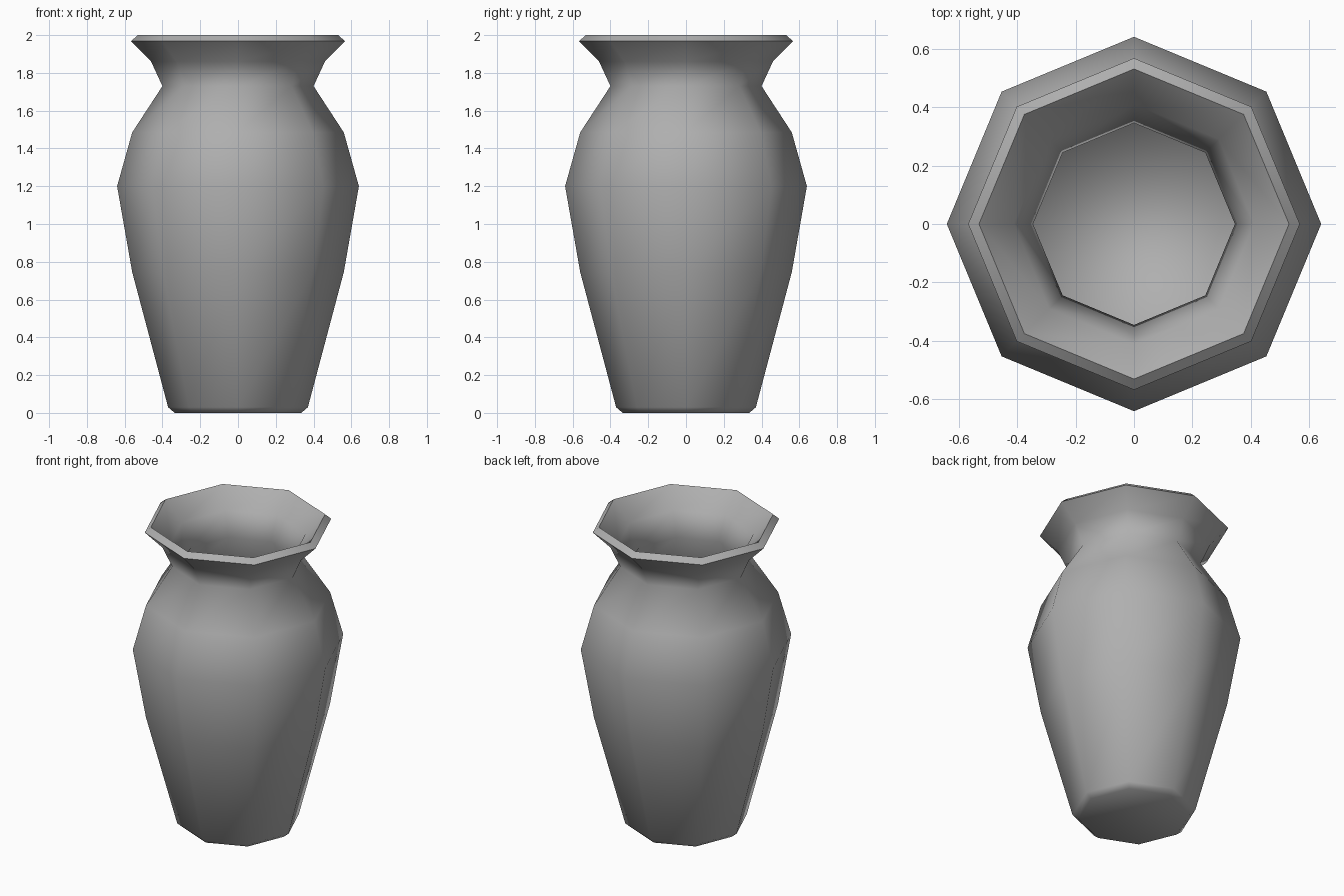
import bpy, bmesh, math

if "Cube" in bpy.data.objects:
    bpy.data.objects.remove(bpy.data.objects["Cube"])

SIDES = 8
# Closed wall profile (radius, height): outer foot, up to the lip, then down the inside
profile = [
    (0.335, 0.0), (0.37, 0.03), (0.56, 0.745), (0.64, 1.2), (0.56, 1.485),
    (0.40, 1.73), (0.46, 1.86), (0.567, 1.968), (0.53, 2.0),
    (0.41, 1.88), (0.345, 1.73), (0.51, 1.46), (0.585, 1.2), (0.51, 0.76),
    (0.346, 0.08),
]

# Vase body: eight-sided revolve of the profile
bm = bmesh.new()
rings = []
for r, z in profile:
    angles = [2 * math.pi * i / SIDES for i in range(SIDES)]
    rings.append([bm.verts.new((r * math.cos(a), r * math.sin(a), z)) for a in angles])
for low, high in zip(rings, rings[1:]):
    for i in range(SIDES):
        j = (i + 1) % SIDES
        bm.faces.new((low[i], low[j], high[j], high[i]))

# Underside and inner floor
bm.faces.new(rings[0][::-1])
bm.faces.new(rings[-1])
bmesh.ops.recalc_face_normals(bm, faces=bm.faces)

mesh = bpy.data.meshes.new("vase")
bm.to_mesh(mesh)
bm.free()
vase = bpy.data.objects.new("vase", mesh)
bpy.context.collection.objects.link(vase)

# Dark grey clay
clay = bpy.data.materials.new("dark_grey_clay")
clay.diffuse_color = (0.43, 0.43, 0.43, 1)
clay.use_nodes = True
clay.node_tree.nodes["Principled BSDF"].inputs["Base Color"].default_value = clay.diffuse_color
mesh.materials.append(clay)

# Soft shading with a crisp lip
bpy.context.view_layer.objects.active = vase
vase.select_set(True)
bpy.ops.object.shade_smooth_by_angle(angle=math.radians(80))
